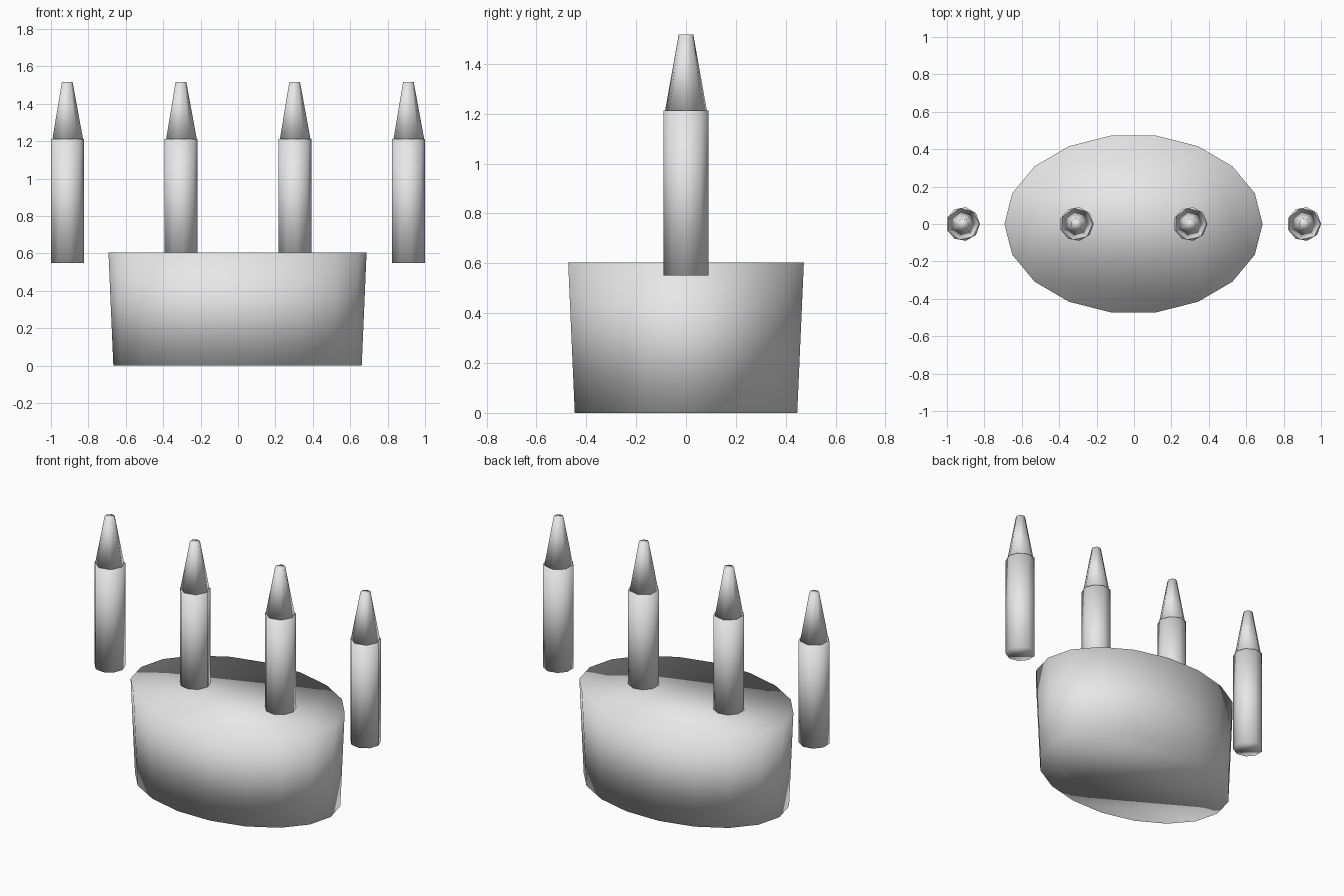
import bpy
import bmesh
from math import cos, sin, tau

if "Cube" in bpy.data.objects:
    bpy.data.objects.remove(bpy.data.objects["Cube"], do_unlink=True)

grey = bpy.data.materials.new("plain_grey")
grey.use_nodes = True
colour = (0.8, 0.8, 0.8, 1)
grey.diffuse_color = colour
grey.node_tree.nodes["Principled BSDF"].inputs["Base Color"].default_value = colour


def tapered_prism(name, sides, bottom, top, z0, z1, x):
    """Closed, softly shaded prism between two ellipses (rx, ry), a corner on +x."""
    bm = bmesh.new()
    rings = []
    for (rx, ry), z in ((bottom, z0), (top, z1)):
        angles = [tau * i / sides for i in range(sides)]
        rings.append([bm.verts.new((rx * cos(a), ry * sin(a), z - z0)) for a in angles])
    low, high = rings
    for i in range(sides):
        j = (i + 1) % sides
        bm.faces.new((low[i], low[j], high[j], high[i]))
    bm.faces.new(low[::-1])
    bm.faces.new(high)
    for face in bm.faces:
        face.smooth = True
    mesh = bpy.data.meshes.new(name)
    bm.to_mesh(mesh)
    bm.free()
    mesh.materials.append(grey)
    obj = bpy.data.objects.new(name, mesh)
    obj.location = (x, 0, z0)
    bpy.context.collection.objects.link(obj)


# Oval base, slightly wider at the top
centre = -0.0025
tapered_prism("oval_base", 18, (0.664, 0.453), (0.69, 0.48), 0, 0.604, centre)

# Row of four posts, each with a pointed cap
for i in range(4):
    x = centre + (i - 1.5) * 0.608
    tapered_prism(f"post_{i + 1}", 9, (0.091, 0.091), (0.091, 0.091), 0.55, 1.212, x)
    tapered_prism(f"post_tip_{i + 1}", 7, (0.086, 0.086), (0.03, 0.03), 1.212, 1.517, x)
